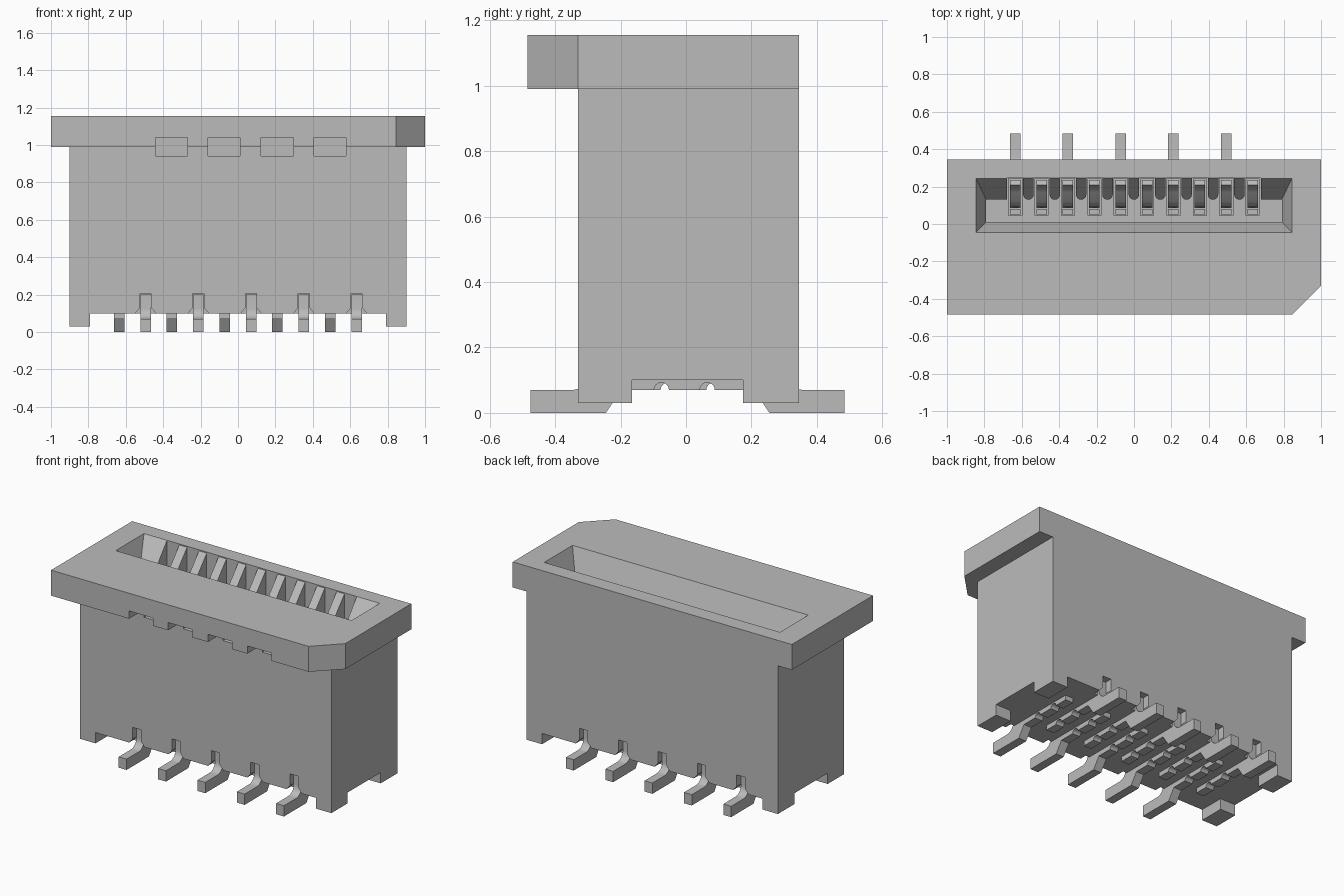
import bpy, bmesh, math
from mathutils import Vector

cube = bpy.data.objects.get("Cube")
if cube:
    bpy.data.objects.remove(cube, do_unlink=True)

grey = bpy.data.materials.new("light_grey")
grey.use_nodes = True
grey.diffuse_color = (0.5, 0.5, 0.5, 1)
grey.node_tree.nodes["Principled BSDF"].inputs["Base Color"].default_value = (0.5, 0.5, 0.5, 1)


def add_prism(bm, pts, lo, hi, axis):
    """Extrude a 2D outline between lo and hi along the given axis."""
    def place(a, b, c):
        return {"x": (c, a, b), "y": (a, c, b), "z": (a, b, c)}[axis]
    rings = [[bm.verts.new(place(a, b, c)) for a, b in pts] for c in (lo, hi)]
    bm.faces.new(rings[0])
    bm.faces.new(rings[1][::-1])
    n = len(pts)
    for i in range(n):
        j = (i + 1) % n
        bm.faces.new((rings[0][j], rings[0][i], rings[1][i], rings[1][j]))


def rect(a0, a1, b0, b1):
    return [(a0, b0), (a1, b0), (a1, b1), (a0, b1)]


def add_box(bm, x0, x1, y0, y1, z0, z1):
    add_prism(bm, rect(x0, x1, y0, y1), z0, z1, "z")


def finish(name, bm):
    bmesh.ops.recalc_face_normals(bm, faces=bm.faces)
    mesh = bpy.data.meshes.new(name)
    bm.to_mesh(mesh)
    bm.free()
    mesh.materials.append(grey)
    ob = bpy.data.objects.new(name, mesh)
    bpy.context.collection.objects.link(ob)
    return ob


def activate(ob):
    bpy.ops.object.select_all(action="DESELECT")
    ob.select_set(True)
    bpy.context.view_layer.objects.active = ob


def combine(target, tool_bm, operation="DIFFERENCE"):
    """Boolean a temporary tool shape into the target."""
    tool = finish("tool", tool_bm)
    tool.hide_render = True
    mod = target.modifiers.new("cut", "BOOLEAN")
    mod.object, mod.operation, mod.solver = tool, operation, "EXACT"
    activate(target)
    bpy.ops.object.modifier_apply(modifier=mod.name)
    bpy.data.objects.remove(tool, do_unlink=True)


TOP, FLOOR, PITCH = 1.155, 0.45, 0.141
pin_x = [-0.635 + i * PITCH for i in range(10)]

# Housing body with the overhanging top flange
bm = bmesh.new()
add_box(bm, -0.9, 0.9, -0.33, 0.345, 0.03, 1.08)
housing = finish("housing", bm)
bm = bmesh.new()
add_prism(bm, [(-1, -0.485), (0.845, -0.485), (1, -0.33), (1, 0.345), (-1, 0.345)], 0.99, TOP, "z")
combine(housing, bm, "UNION")

# Underside clearance, leaving four corner feet
bm = bmesh.new()
add_box(bm, -0.79, 0.79, -0.6, 0.6, -0.1, 0.1)
combine(housing, bm)
bm = bmesh.new()
add_box(bm, -1.1, 1.1, -0.165, 0.175, -0.1, 0.1)
combine(housing, bm)

# Tapered mouth of the slot
bm = bmesh.new()
upper = [bm.verts.new((x, y, TOP + 0.0005)) for x, y in rect(-0.845, 0.845, -0.045, 0.245)]
lower = [bm.verts.new((x, y, TOP - 0.14)) for x, y in rect(-0.79, 0.79, 0.01, 0.13)]
bm.faces.new(upper)
bm.faces.new(lower[::-1])
for i in range(4):
    j = (i + 1) % 4
    bm.faces.new((upper[i], lower[i], lower[j], upper[j]))
combine(housing, bm)

# Deep slot and the contact recess behind it
bm = bmesh.new()
add_box(bm, -0.79, 0.79, 0.01, 0.13, FLOOR, TOP - 0.12)
combine(housing, bm)
bm = bmesh.new()
add_box(bm, -0.68, 0.68, 0.12, 0.245, FLOOR, TOP + 0.1)
combine(housing, bm)

# Wells in the slot floor around each contact
bm = bmesh.new()
for x in pin_x:
    add_box(bm, x - 0.035, x + 0.035, 0.045, 0.244, FLOOR - 0.08, FLOOR + 0.05)
combine(housing, bm)

# Four windows under the front flange
bm = bmesh.new()
for x in (-0.355, -0.075, 0.21, 0.492):
    add_box(bm, x - 0.086, x + 0.086, -0.6, -0.26, 0.94, 1.04)
combine(housing, bm)

# Flared lead notches along the lower front and back edges
bm = bmesh.new()
for i, x in enumerate(pin_x):
    outline = [(x - 0.03, 0.205), (x - 0.03, 0.13), (x - 0.055, 0.1), (x - 0.055, 0.06),
               (x + 0.055, 0.06), (x + 0.055, 0.1), (x + 0.03, 0.13), (x + 0.03, 0.205)]
    y0, y1 = (-0.5, -0.285) if i % 2 else (0.295, 0.5)
    add_prism(bm, outline, y0, y1, "y")
combine(housing, bm)

# Round-nosed sloping ribs between the contacts
bm = bmesh.new()
for a, b in zip(pin_x, pin_x[1:]):
    x, r = (a + b) / 2, 0.028
    nose = [(x - r * math.cos(t * math.pi / 8), 0.13 + r - r * math.sin(t * math.pi / 8)) for t in range(9)]
    add_prism(bm, nose + [(x + r, 0.25), (x - r, 0.25)], FLOOR - 0.01, TOP, "z")
for v in bm.verts:
    if v.co.z > 1:
        v.co.z = TOP - max(0, 0.245 - v.co.y) * 0.14 / 0.115 - 0.001
finish("slot_ribs", bm)


def arc(cy, cz, r, a0, a1, n=8):
    steps = [math.radians(a0 + (a1 - a0) * k / n) for k in range(n + 1)]
    return [(cy + r * math.cos(a), cz + r * math.sin(a)) for a in steps]


def ribbon(path, thickness):
    """Closed outline of constant thickness around a centre line."""
    left, right = [], []
    for i, p in enumerate(path):
        a, b = Vector(path[max(i - 1, 0)]), Vector(path[min(i + 1, len(path) - 1)])
        d = (b - a).normalized() * thickness / 2
        left.append((p[0] - d.y, p[1] + d.x))
        right.append((p[0] + d.y, p[1] - d.x))
    return left + right[::-1]


# Lead foot, bend and base bar; then the spring arm with its contact bulge
lead = ([(-0.475, 0), (-0.245, 0), (-0.198, 0.07)]
        + arc(-0.075, 0.07, 0.023, 180, 0) + arc(0.065, 0.07, 0.023, 180, 0)
        + [(0.175, 0.07), (0.175, 0.14), (-0.24, 0.14), (-0.24, 0.2), (-0.295, 0.2)]
        + arc(-0.35, 0.125, 0.055, 0, -90) + [(-0.475, 0.07)])
spring = ribbon([(0.2, FLOOR - 0.1), (0.2, 0.6), (0.17, 0.7), (0.12, 0.79), (0.1, 0.83),
                 (0.105, 0.86), (0.13, 0.89), (0.18, 0.93), (0.21, 0.96), (0.222, 1.0)], 0.03)
stub = rect(0.052, 0.08, FLOOR - 0.1, FLOOR + 0.08)

for i, x in enumerate(pin_x):
    bm = bmesh.new()
    foot = lead if i % 2 else [(0.01 - y, z) for y, z in lead]
    for outline in (foot, spring, stub):
        add_prism(bm, outline, x - 0.028, x + 0.028, "x")
    pin = finish("contact_pin_%d" % (i + 1), bm)
    activate(pin)
    bpy.ops.object.shade_smooth_by_angle(angle=math.radians(35))
